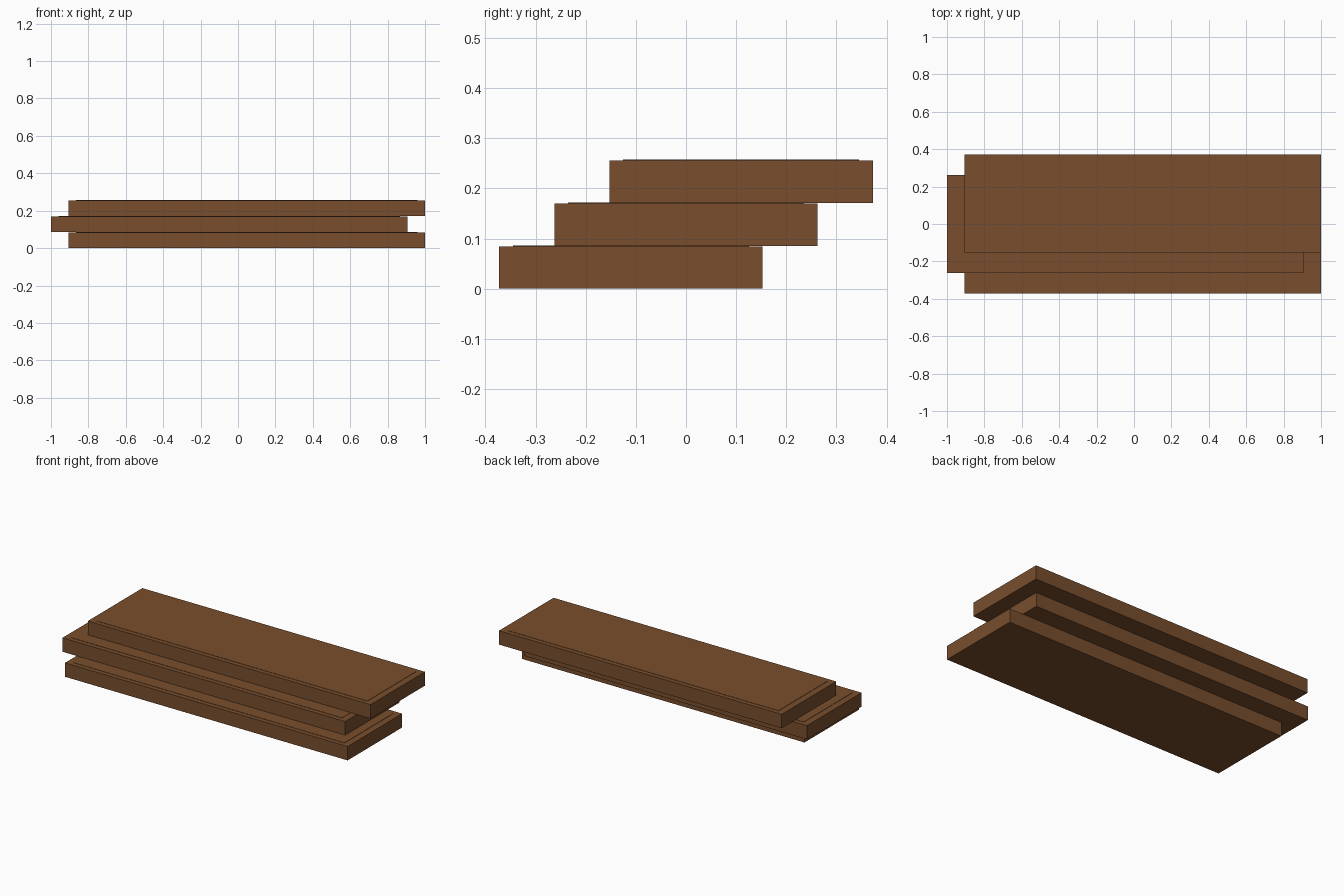
import bpy, bmesh
from mathutils import Vector, Matrix

cube = bpy.data.objects.get("Cube")
if cube:
    bpy.data.objects.remove(cube, do_unlink=True)

# Brown wood
wood = bpy.data.materials.new("brown_wood")
wood.use_nodes = True
colour = (0.19, 0.076, 0.026, 1.0)
wood.diffuse_color = colour
wood.node_tree.nodes["Principled BSDF"].inputs["Base Color"].default_value = colour

LENGTH, WIDTH, PITCH = 1.906, 0.525, 0.0855
LIP = 0.0018
INSET_X, INSET_Y = 0.04, 0.027


def extrude_face(bm, face):
    """Extrude one face in place and return the new cap."""
    return bmesh.ops.extrude_discrete_faces(bm, faces=[face])["faces"][0]


def plank(name, x, y, level):
    """Board with a slightly raised, inset top panel."""
    bm = bmesh.new()
    bmesh.ops.create_cube(bm, size=1)
    body = PITCH - LIP / 2
    bmesh.ops.scale(bm, vec=(LENGTH, WIDTH, body), verts=bm.verts)
    bmesh.ops.translate(bm, vec=(0, 0, body / 2), verts=bm.verts)
    bm.normal_update()
    top = max(bm.faces, key=lambda f: f.normal.z)

    # Flat rim around the panel
    top = extrude_face(bm, top)
    bmesh.ops.scale(bm, verts=top.verts,
                    vec=(1 - 2 * INSET_X / LENGTH, 1 - 2 * INSET_Y / WIDTH, 1))
    # Raised panel
    top = extrude_face(bm, top)
    bmesh.ops.translate(bm, vec=(0, 0, LIP), verts=top.verts)

    bmesh.ops.recalc_face_normals(bm, faces=bm.faces)
    mesh = bpy.data.meshes.new(name)
    bm.to_mesh(mesh)
    bm.free()
    mesh.materials.append(wood)
    obj = bpy.data.objects.new(name, mesh)
    obj.location = (x, y, level * PITCH)
    bpy.context.collection.objects.link(obj)


# Stack stepping backwards, the middle board shifted sideways
SHIFT = 1 - LENGTH / 2
for level, (name, side) in enumerate((("bottom_plank", 1), ("middle_plank", -1), ("top_plank", 1))):
    plank(name, side * SHIFT, (level - 1) * 0.11, level)
